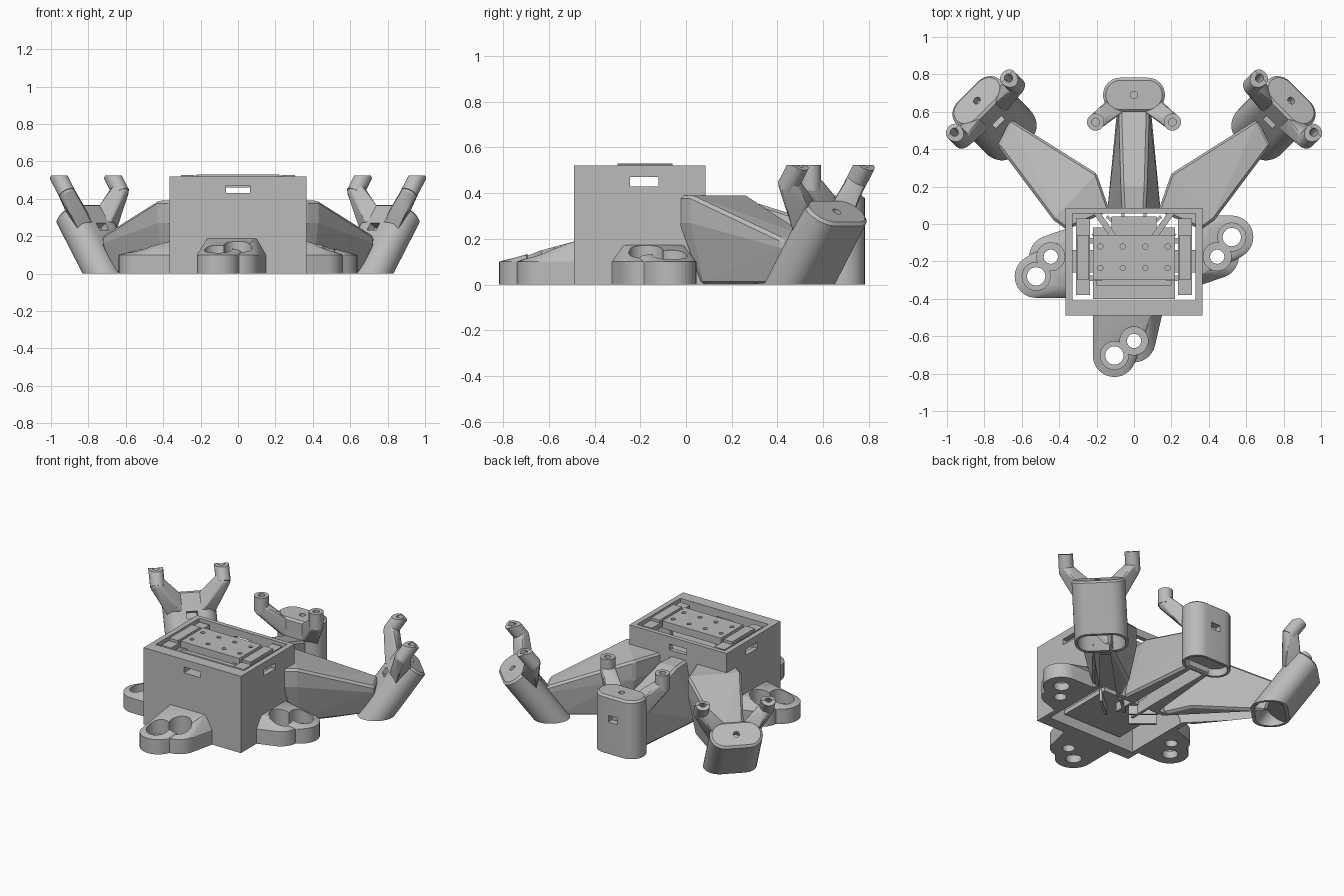
import bpy, bmesh, math
from mathutils import Matrix, Vector

if "Cube" in bpy.data.objects:
    bpy.data.objects.remove(bpy.data.objects["Cube"], do_unlink=True)

grey = bpy.data.materials.new("plain grey")
grey.use_nodes = True
COLOUR = (0.5, 0.5, 0.5, 1)
grey.diffuse_color = COLOUR
grey.node_tree.nodes["Principled BSDF"].inputs["Base Color"].default_value = COLOUR


def ring(cx, cy, r, *heights, n=32):
    """Points of a circle repeated at each height."""
    return [(cx + r * math.cos(math.tau * i / n), cy + r * math.sin(math.tau * i / n), z)
            for z in heights for i in range(n)]


def capsule(half, r, *heights):
    return ring(-half, 0, r, *heights) + ring(half, 0, r, *heights)


def hull(name, pts, m=Matrix()):
    """Solid wrapped around the points."""
    bm = bmesh.new()
    for p in pts:
        bm.verts.new(m @ Vector(p))
    out = bmesh.ops.convex_hull(bm, input=bm.verts[:])
    loose = {v for v in out["geom_interior"] + out["geom_unused"] if isinstance(v, bmesh.types.BMVert)}
    bmesh.ops.delete(bm, geom=list(loose), context="VERTS")
    bmesh.ops.dissolve_limit(bm, angle_limit=0.01, verts=bm.verts[:], edges=bm.edges[:])
    bmesh.ops.recalc_face_normals(bm, faces=bm.faces[:])
    me = bpy.data.meshes.new(name)
    bm.to_mesh(me)
    bm.free()
    me.materials.append(grey)
    ob = bpy.data.objects.new(name, me)
    bpy.context.collection.objects.link(ob)
    return ob


def box(name, lo, hi, m=Matrix()):
    return hull(name, [(x, y, z) for x in (lo[0], hi[0]) for y in (lo[1], hi[1])
                       for z in (lo[2], hi[2])], m)


def apply(ob, mod):
    bpy.context.view_layer.objects.active = ob
    bpy.ops.object.modifier_apply(modifier=mod.name)


def combine(ob, tools, op="DIFFERENCE", keep=False):
    for tool in tools:
        mod = ob.modifiers.new("boolean", "BOOLEAN")
        mod.operation, mod.object, mod.solver = op, tool, "EXACT"
        apply(ob, mod)
        if not keep:
            bpy.data.objects.remove(tool, do_unlink=True)


def bevel(ob, width):
    mod = ob.modifiers.new("bevel", "BEVEL")
    mod.width, mod.segments, mod.limit_method = width, 1, "ANGLE"
    mod.angle_limit = math.radians(30)
    apply(ob, mod)


# Housing: open frame with slots through the walls
housing = box("housing", (-.365, -.49, 0), (.365, .085, .52))
combine(housing, [
    box("cutter", (-.33, -.41, -.1), (.33, .055, .6)),
    box("cutter", (-.063, -.6, .43), (.063, .2, .47)),
    box("cutter", (-.5, -.245, .43), (.5, -.12, .47))])

# Tray with screw holes, carried on a lower deck
tray = box("tray", (-.22, -.3, .48), (.22, -.06, .53))
combine(tray, [hull("cutter", ring(x, y, .014, .505, .6, n=16))
               for x in (-.18, -.06, .06, .18) for y in (-.12, -.235)])
box("deck", (-.22, -.4, .36), (.22, -.06, .42))
box("deck_beam", (-.34, -.26, .36), (.34, -.14, .42))
box("back_deck", (-.12, -.08, .36), (.12, .04, .42))
box("front_lip", (-.2, -.33, .46), (.2, -.3, .48))
for s, side in ((1, "left"), (-1, "right")):
    m = Matrix.Scale(s, 4, (1, 0, 0))
    box(side + "_tray_rail", (.235, -.38, .48), (.31, .03, .51), m)
    box(side + "_rail_pad", (.24, -.3, .5), (.305, -.06, .528), m)
    for y in (-.29, -.09):
        box(side + "_tray_post", (.17, y - .015, .36), (.26, y + .015, .49), m)
    hull(side + "_brace", [(x + d, y, z) for x, y in ((.1, -.08), (.2, .06))
                           for d in (-.02, .02) for z in (.4, .44)], m)

# Cable floor with guide rails leading to the arms
box("cable_floor", (-.22, -.4, .06), (.22, -.02, .09))
for side, angle in (("back", 0), ("left", -50), ("right", 50)):
    m = Matrix.Translation((0, -.16, 0)) @ Matrix.Rotation(math.radians(angle), 4, "Z")
    for x in (-.06, .06):
        box(side + "_cable_rail", (x - .008, .07, 0), (x + .008, .24, .08), m)


# Feet: ramped pads with two counterbored lobes
def foot(name, m, u0, ridge):
    lobes = ((0, 0, .038), (.078, .105, .049))
    base = [(u0, v, z) for v in (-.155, .22) for z in (0, .1)]
    base += [(u0, -.1, ridge), (u0, .16, ridge)]
    pads = [hull(name, base + ring(u, v, .115, 0, .1), m) for u, v, _ in lobes]
    combine(pads[0], [pads[1]], "UNION")
    for u, v, r in lobes:
        combine(pads[0], [hull("cutter", ring(u, v, .075, .05, .4), m),
                          hull("cutter", ring(u, v, r, -.1, .2), m)])


def foot_frame(x, y, out, side):
    m = Matrix.Translation((x, y, 0))
    for i in range(2):
        m[i][0], m[i][1] = out[i], side[i]
    return m


foot("front_foot", foot_frame(0, -.625, (0, -1), (-1, 0)), -.16, .195)
foot("left_foot", foot_frame(.445, -.175, (1, 0), (0, 1)), -.1, .178)
foot("right_foot", foot_frame(-.445, -.175, (-1, 0), (0, -1)), -.1, .178)


# Arms: tapered beams with a channel underneath
def arm(name, pts, start, end, m=Matrix()):
    ob = hull(name, pts, m)
    bevel(ob, .014)
    a, b = Vector(start), Vector(end)
    n = (b - a).orthogonal().normalized() * .05
    channel = hull("cutter", [(*(p + n * s), z) for p, top in ((a, .3), (b, .13))
                              for s in (-1, 1) for z in (-.1, top)], m)
    combine(ob, [channel], keep=True)
    combine(housing, [channel])


arm("back_arm",
    [(s * x, y, z) for s in (-1, 1) for x, y, z in (
        (.06, .06, .39), (.068, .2, .39), (.08, .62, .26),
        (.145, .06, 0), (.09, .62, 0))],
    (0, -.02), (0, .6))

near_top = [(.13, .07), (.2, .27), (.43, .02), (.36, -.03)]
far_top = [(.66, .56), (.73, .42)]
foot_line = [(.17, .08), (.25, .25), (.63, .52), (.66, .4), (.4, .08), (.34, .06)]
side_arm = [(x, y, z) for x, y in near_top for z in (.27, .39)]
side_arm += [(x, y, z) for x, y in far_top for z in (.16, .2)]
side_arm += [(x, y, 0) for x, y in foot_line]
for s, side in ((1, "left"), (-1, "right")):
    arm(side + "_arm", side_arm, (.2, 0), (.66, .47), Matrix.Scale(s, 4, (1, 0, 0)))


# Pods: capsule columns with chamfered tops, blind slots and two fork prongs
def pod(name, m, slot_sides):
    body = hull(name, capsule(.073, .0925, -.75, -.012) + capsule(.073, .078, 0), m)
    screw = hull("cutter", ring(0, 0, .02, -.04, .1, n=16), m)
    ground = box("cutter", (-2, -2, -2), (2, 2, 0))
    combine(body, [hull("cutter", capsule(.073, .075, -.9, -.34), m), screw, ground])
    combine(body, [box("cutter", (-.035, s * .05, -.175), (.035, s * .2, -.13), m)
                   for s in slot_sides])
    for s in (-1, 1):
        prong = hull(name + "_prong", ring(s * .205, -.145, .046, .03, .15), m)
        combine(prong, [hull("cutter", ring(s * .205, -.145, .021, .08, .2, n=16), m),
                        box("cutter", (-2, -2, .523), (2, 2, 1))])
        web = hull(name + "_prong_web",
                   ring(s * .203, -.143, .044, .02, .07, n=16) +
                   [(s * x, y, z) for x, y, z in (
                       (.05, -.085, -.02), (.05, -.085, -.13), (.145, -.05, -.14),
                       (.145, -.03, -.01), (.08, -.1, -.12), (.08, -.1, -.01))], m)
        bevel(web, .005)


pod("back_pod", Matrix.Translation((0, .69, .39)), (-1, 1))
for s, side in ((1, "left"), (-1, "right")):
    pod(side + "_pod", Matrix.Translation((s * .84, .66, .32))
        @ Matrix.Rotation(math.radians(-45 * s), 4, "Z")
        @ Matrix.Rotation(math.radians(-36), 4, "X"), (-1,))

# Smooth the rounded surfaces; the beams stay flat
bpy.ops.object.select_all(action="DESELECT")
for ob in bpy.context.collection.objects:
    if ob.type == "MESH" and grey.name in ob.data.materials and not ob.name.endswith("_arm"):
        ob.select_set(True)
        bpy.context.view_layer.objects.active = ob
bpy.ops.object.shade_smooth_by_angle(angle=math.radians(20))
